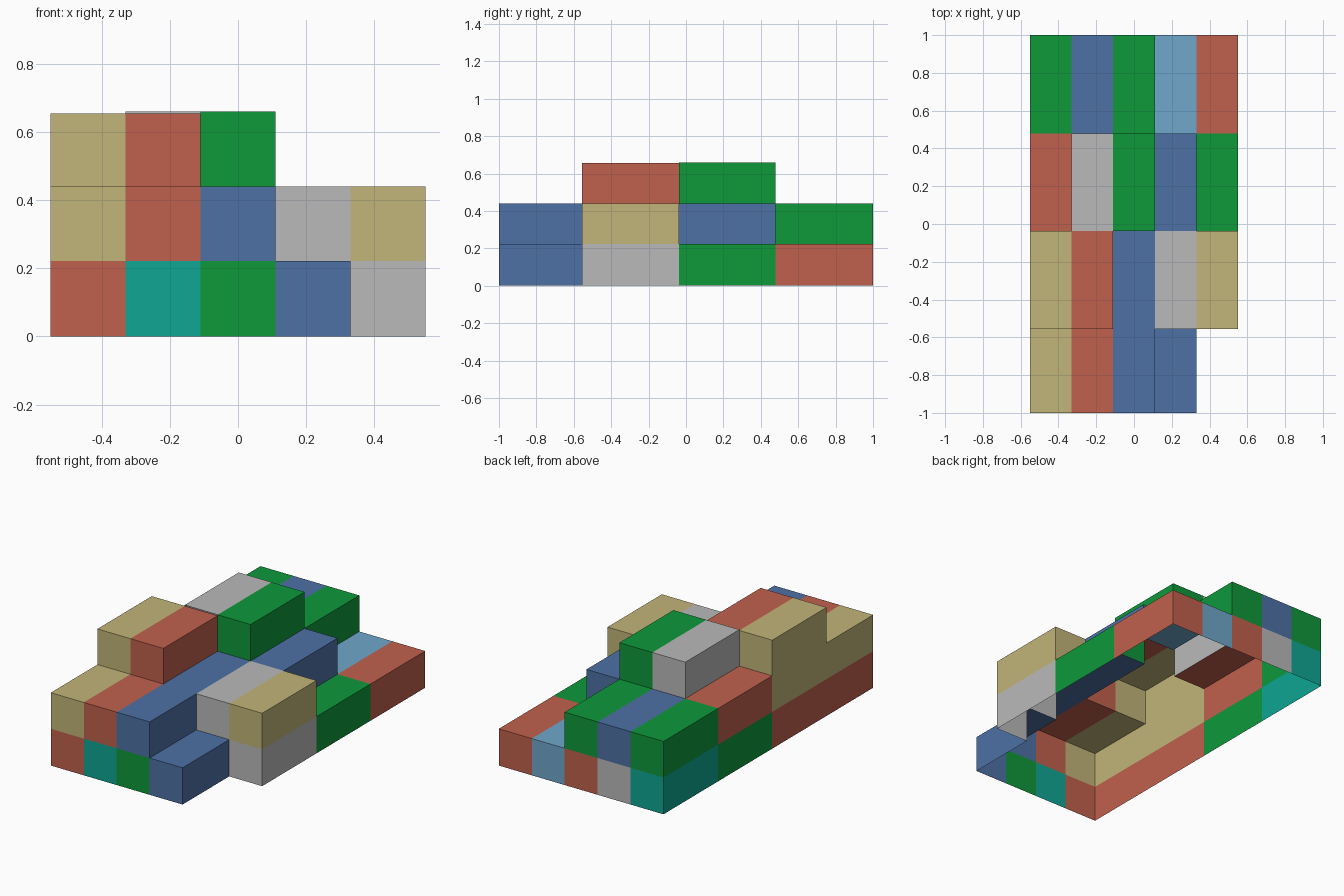
import bpy, bmesh

if "Cube" in bpy.data.objects:
    bpy.data.objects.remove(bpy.data.objects["Cube"])

# Block grid lines
X = [-0.55, -0.33, -0.11, 0.11, 0.33, 0.55]
Y = [-1.0, -0.555, -0.037, 0.478, 1.0]
Z = [0.0, 0.222, 0.44, 0.66]

# Flat colours, keyed by letter
COLOURS = {
    "R": ("brick red", (193, 97, 77)),
    "G": ("green", (14, 152, 58)),
    "B": ("blue", (77, 113, 166)),
    "W": ("light grey", (186, 186, 186)),
    "T": ("tan", (194, 181, 120)),
    "C": ("teal", (14, 166, 147)),
    "L": ("light blue", (112, 167, 203)),
}

# Each layer lists its rows from front to back, columns left to right
LAYERS = {
    "lower_blocks": ["RCGB.", "RRBWW", "GRGBG", "CWRLR"],
    "middle_blocks": ["TRB..", "TRBWT", "RWGB.", "GBG.."],
    "upper_blocks": [".....", "TR...", ".WG..", "....."],
}


def linear(v):
    v /= 255
    return v / 12.92 if v <= 0.04045 else ((v + 0.055) / 1.055) ** 2.4


materials = {}
for key, (name, rgb) in COLOURS.items():
    mat = bpy.data.materials.new(name)
    mat.diffuse_color = (*[linear(v) for v in rgb], 1)
    mat.use_nodes = True
    mat.node_tree.nodes["Principled BSDF"].inputs["Base Color"].default_value = mat.diffuse_color
    materials[key] = mat
keys = list(COLOURS)
grid = list(LAYERS.values())


def filled(i, j, k):
    return 0 <= i < 5 and 0 <= j < 4 and 0 <= k < 3 and grid[k][j][i] != "."


# Corner loops (as 0/1 offsets) for each block side; the underside is open
SIDES = {
    (1, 0, 0): [(1, 0, 0), (1, 1, 0), (1, 1, 1), (1, 0, 1)],
    (-1, 0, 0): [(0, 1, 0), (0, 0, 0), (0, 0, 1), (0, 1, 1)],
    (0, 1, 0): [(1, 1, 0), (0, 1, 0), (0, 1, 1), (1, 1, 1)],
    (0, -1, 0): [(0, 0, 0), (1, 0, 0), (1, 0, 1), (0, 0, 1)],
    (0, 0, 1): [(0, 0, 1), (1, 0, 1), (1, 1, 1), (0, 1, 1)],
}


def corner(i, j, k, row):
    # the front pair of upper blocks sits slightly lower
    z = 0.655 if k == 3 and row == 1 else Z[k]
    return X[i], Y[j], z


# One hollow skin per layer, with only the exposed block sides
for k, (name, rows) in enumerate(LAYERS.items()):
    bm = bmesh.new()
    for j, row in enumerate(rows):
        for i, key in enumerate(row):
            if key == ".":
                continue
            for (dx, dy, dz), loop in SIDES.items():
                if filled(i + dx, j + dy, k + dz):
                    continue
                face = bm.faces.new([bm.verts.new(corner(i + a, j + b, k + c, j))
                                     for a, b, c in loop])
                face.material_index = keys.index(key)
    bmesh.ops.remove_doubles(bm, verts=bm.verts, dist=0.0005)
    mesh = bpy.data.meshes.new(name)
    bm.to_mesh(mesh)
    bm.free()
    for key in keys:
        mesh.materials.append(materials[key])
    bpy.context.collection.objects.link(bpy.data.objects.new(name, mesh))
